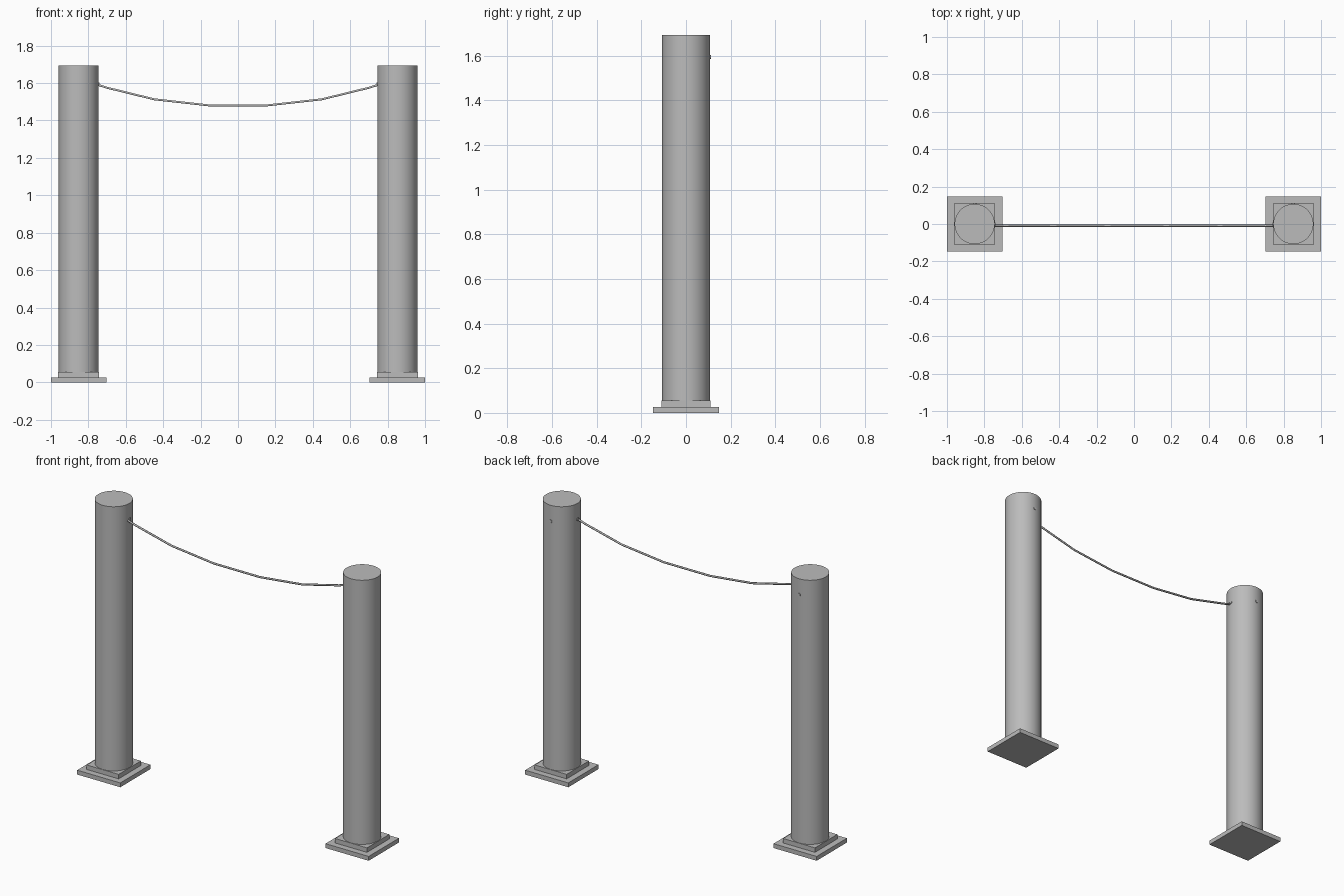
import bpy
import math

if "Cube" in bpy.data.objects:
    bpy.data.objects.remove(bpy.data.objects["Cube"])

stone = bpy.data.materials.new("grey")
stone.diffuse_color = (0.5, 0.5, 0.5, 1)
stone.use_nodes = True
stone.node_tree.nodes["Principled BSDF"].inputs["Base Color"].default_value = stone.diffuse_color

POST_X = 0.852
RADIUS = 0.107


def finish(name, smooth=False):
    ob = bpy.context.object
    ob.name = name
    ob.data.materials.append(stone)
    if smooth:
        bpy.ops.object.shade_smooth_by_angle(angle=math.radians(35))
    return ob


def slab(name, x, width, z0, z1):
    bpy.ops.mesh.primitive_cube_add(size=1, location=(x, 0, (z0 + z1) / 2))
    ob = bpy.context.object
    ob.scale = (width, width, z1 - z0)
    bpy.ops.object.transform_apply(location=False, rotation=False, scale=True)
    finish(name)


for side, s in (("left", -1), ("right", 1)):
    x = s * POST_X
    # Stepped square base
    slab(side + "_base_plate", x, 0.296, 0, 0.027)
    slab(side + "_upper_plate", x, 0.219, 0.027, 0.055)
    # Round post
    bpy.ops.mesh.primitive_cylinder_add(vertices=48, radius=RADIUS, depth=1.638,
                                        location=(x, 0, 0.055 + 0.819))
    finish(side + "_post", True)
    # Small rope studs on the back and inner side of the post
    for part, dx, dy in (("back", 0, 1), ("inner", -s, 0)):
        bpy.ops.mesh.primitive_cylinder_add(
            vertices=12, radius=0.009, depth=0.012,
            location=(x + dx * (RADIUS - 0.002), dy * (RADIUS - 0.002), 1.595),
            rotation=(math.pi / 2 * dy, math.pi / 2 * abs(dx), 0))
        finish(f"{side}_{part}_stud", True)

# Sagging rope, mirrored about the middle
half = [(0.158, 1.481), (0.447, 1.513), (0.70, 1.575), (0.76, 1.594)]
path = [(-x, z) for x, z in reversed(half)] + half
curve = bpy.data.curves.new("rope", "CURVE")
curve.dimensions = "3D"
curve.bevel_depth = 0.006
curve.bevel_resolution = 1
curve.use_fill_caps = True
spline = curve.splines.new("POLY")
spline.points.add(len(path) - 1)
for p, (x, z) in zip(spline.points, path):
    p.co = (x, -0.01, z, 1)
curve.materials.append(stone)
rope = bpy.data.objects.new("rope", curve)
bpy.context.collection.objects.link(rope)
